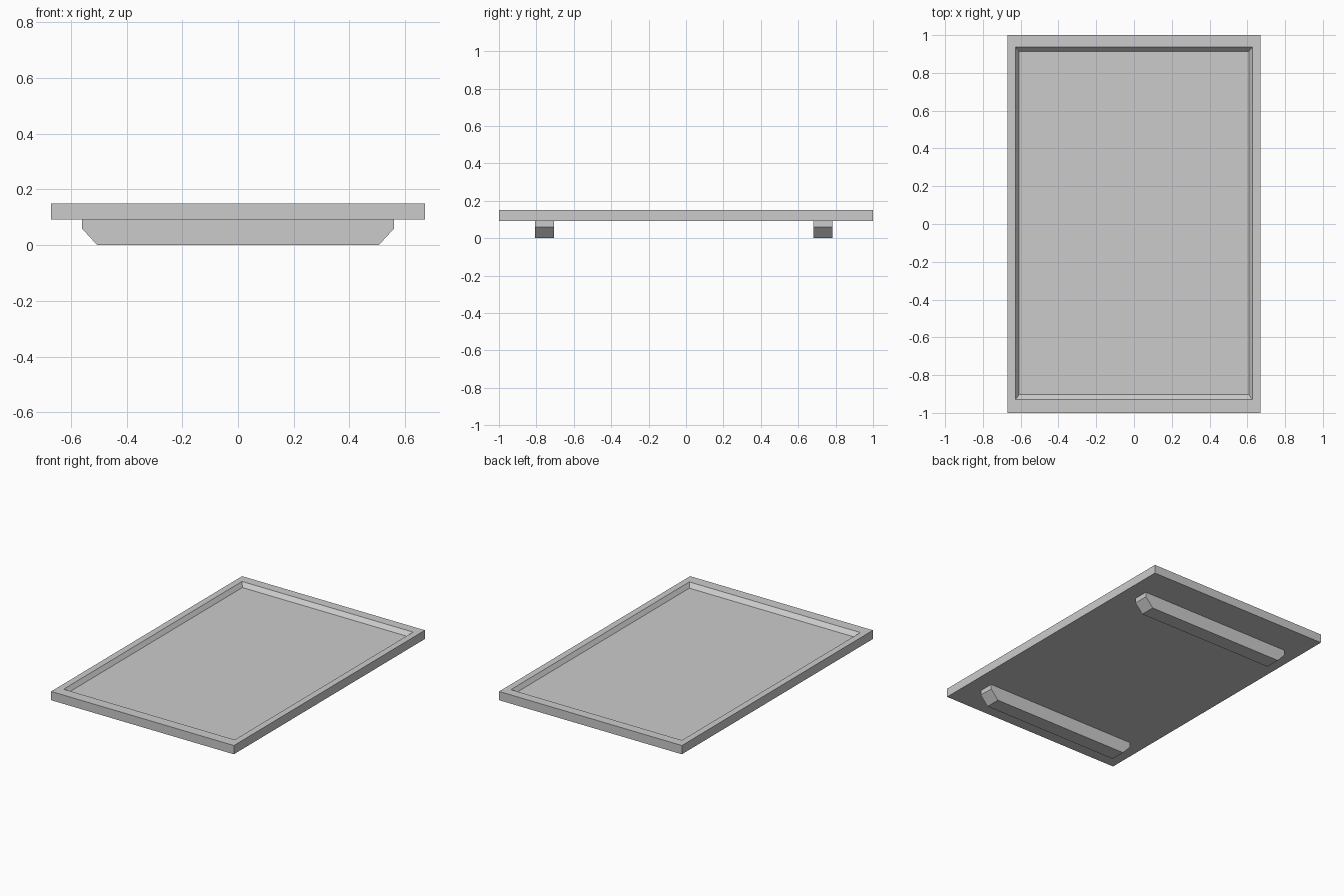
import bpy
import bmesh

cube = bpy.data.objects.get("Cube")
if cube:
    bpy.data.objects.remove(cube, do_unlink=True)

GREY = (0.6, 0.6, 0.6, 1.0)
grey = bpy.data.materials.new("light grey")
grey.use_nodes = True
grey.diffuse_color = GREY
grey.node_tree.nodes["Principled BSDF"].inputs["Base Color"].default_value = GREY


def finish(name, bm):
    bmesh.ops.recalc_face_normals(bm, faces=bm.faces)
    mesh = bpy.data.meshes.new(name)
    bm.to_mesh(mesh)
    bm.free()
    mesh.materials.append(grey)
    obj = bpy.data.objects.new(name, mesh)
    bpy.context.collection.objects.link(obj)
    return obj


def ring(bm, half_x, y_front, y_back, z):
    corners = [(-half_x, y_front), (half_x, y_front), (half_x, y_back), (-half_x, y_back)]
    return [bm.verts.new((x, y, z)) for x, y in corners]


# Tray: outer shell, flat rim and sloped recess walls down to the floor
bm = bmesh.new()
rings = [
    ring(bm, 0.67, -1.0, 1.0, 0.092),
    ring(bm, 0.67, -1.0, 1.0, 0.15),
    ring(bm, 0.627, -0.93, 0.938, 0.15),
    ring(bm, 0.608, -0.903, 0.914, 0.124),
]
for low, high in zip(rings, rings[1:]):
    for i in range(4):
        j = (i + 1) % 4
        bm.faces.new((low[i], low[j], high[j], high[i]))
bm.faces.new(rings[0][::-1])
bm.faces.new(rings[-1])
finish("tray", bm)


# Runners: bars with chamfered lower ends, extruded along y
def runner(name, y_start, width=0.1):
    half = [(0.505, 0.0), (0.56, 0.06), (0.56, 0.092)]
    profile = half + [(-x, z) for x, z in reversed(half)]
    bm = bmesh.new()
    face = bm.faces.new([bm.verts.new((x, y_start, z)) for x, z in profile])
    out = bmesh.ops.extrude_face_region(bm, geom=[face])
    moved = [v for v in out["geom"] if isinstance(v, bmesh.types.BMVert)]
    bmesh.ops.translate(bm, verts=moved, vec=(0, width, 0))
    # Keep the starting cap so the bar stays closed
    if not face.is_valid:
        bm.edges.ensure_lookup_table()
        bmesh.ops.holes_fill(bm, edges=bm.edges)
    finish(name, bm)


runner("front_runner", -0.807)
runner("back_runner", 0.682)
